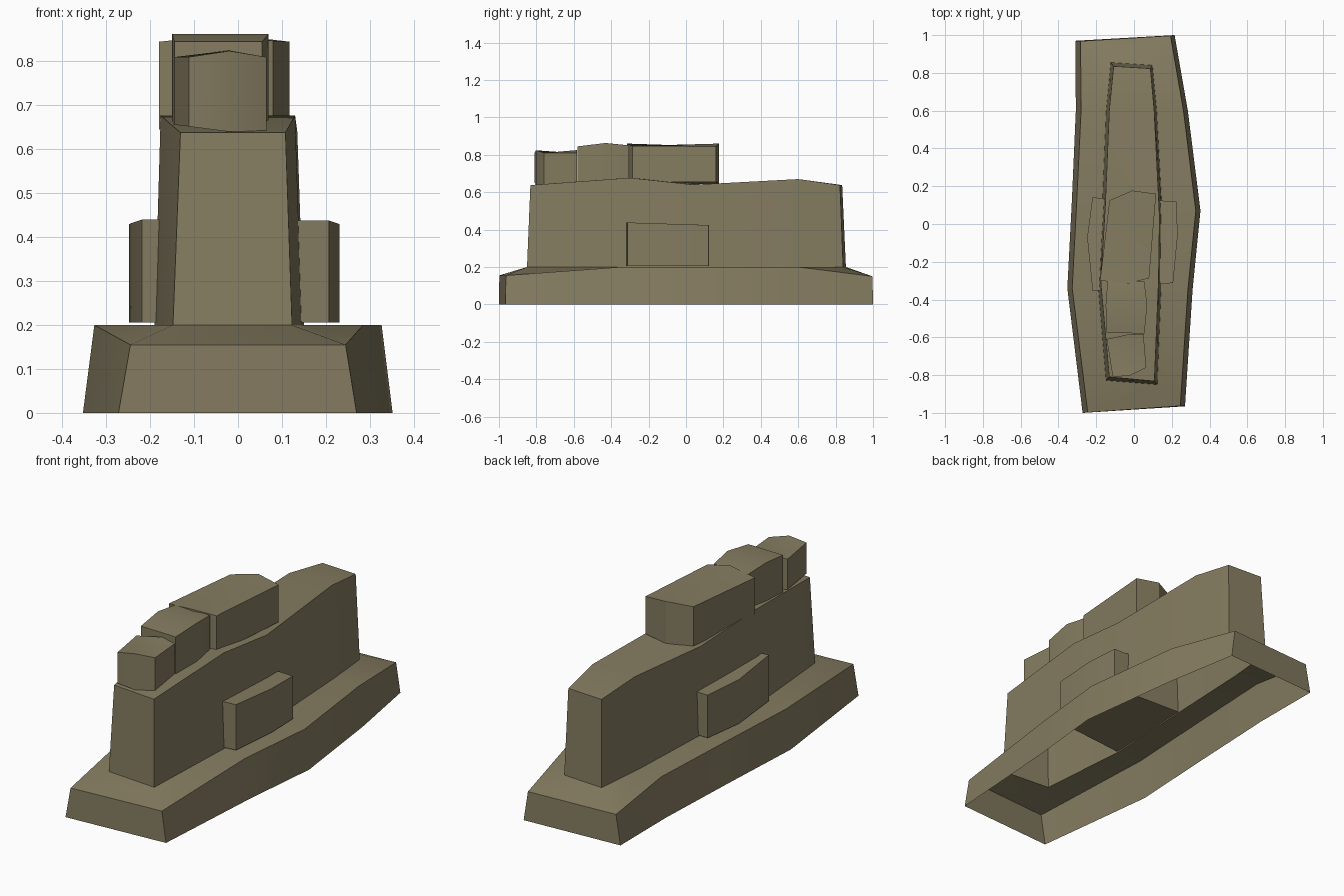
import bpy, math

if "Cube" in bpy.data.objects:
    bpy.data.objects.remove(bpy.data.objects["Cube"])

stone = bpy.data.materials.new("khaki stone")
stone.diffuse_color = (0.235, 0.202, 0.118, 1)
stone.use_nodes = True
stone.node_tree.nodes["Principled BSDF"].inputs["Base Color"].default_value = stone.diffuse_color


def add_mesh(name, verts, faces):
    me = bpy.data.meshes.new(name)
    me.from_pydata(verts, [], faces)
    me.materials.append(stone)
    ob = bpy.data.objects.new(name, me)
    bpy.context.collection.objects.link(ob)
    bpy.context.view_layer.objects.active = ob
    for o in bpy.context.selected_objects:
        o.select_set(False)
    ob.select_set(True)
    bpy.ops.object.shade_smooth_by_angle(angle=math.radians(25))
    return ob


def loft(rings):
    """Quads between stacked rings of equal length (counter-clockwise, low to high)."""
    n = len(rings[0])
    verts = [v for r in rings for v in r]
    faces = [(k * n + i, k * n + (i + 1) % n, (k + 1) * n + (i + 1) % n, (k + 1) * n + i)
             for k in range(len(rings) - 1) for i in range(n)]
    return verts, faces


def strip(start, n, flip=False):
    """Cap a ring by joining opposite points in rungs."""
    out = []
    for i in range(n // 2 - 1):
        f = (start + i, start + i + 1, start + n - 2 - i, start + n - 1 - i)
        out.append(f[::-1] if flip else f)
    return out


def ring(pts, z):
    return [(x, y, zz) for (x, y), zz in zip(pts, z)]


# Outlines: right side front to back, then left side back to front
base_low = [(.27, -.965), (.31, -.35), (.352, .07), (.285, .6), (.215, 1.0),
            (-.31, .97), (-.308, .6), (-.33, .1), (-.353, -.34), (-.272, -1.0)]
base_high = [(.245, -.963), (.285, -.35), (.327, .07), (.262, .6), (.193, .997),
             (-.283, .968), (-.28, .6), (-.304, .1), (-.327, -.34), (-.245, -.998)]
wall_low = [(.123, -.85), (.145, -.3), (.15, .04), (.12, .6), (.098, .84),
            (-.123, .855), (-.147, .6), (-.168, .1), (-.19, -.32), (-.148, -.828)]
wall_high = [(.108, -.832), (.13, -.3), (.135, .04), (.107, .6), (.087, .823),
             (-.108, .835), (-.131, .6), (-.152, .1), (-.176, -.31), (-.131, -.81)]
base_z = [.155, .2, .2, .2, .15, .15, .2, .2, .2, .155]
wall_z = [.638, .677, .64, .67, .638, .638, .67, .64, .677, .638]

# Flared base (open shell below) and the tapered wall rising from it
v, f = loft([ring(base_low, [0] * 10), ring(base_high, base_z), ring(wall_low, [.2] * 10)])
add_mesh("base_skirt", v, f)
v, f = loft([ring(wall_low, [.2] * 10), ring(wall_high, wall_z)])
add_mesh("main_wall", v, f + strip(10, 10))


# Separate blocks: outline, bottom heights and top heights
def block(name, pts, low, high):
    n = len(pts)
    v, f = loft([ring(pts, low), ring(pts, high)])
    add_mesh(name, v, f + strip(n, n) + strip(0, n, True))


# Cross slab running through the wall
block("side_slab",
      [(.207, -.312), (.231, -.06), (.225, .12), (-.22, .14), (-.248, -.07), (-.219, -.355)],
      [.206] * 6, [.438, .43, .424, .424, .43, .44])

# Row of stones on top: lengthwise-ridged, crosswise-ridged, lengthwise-ridged
block("large_cap_stone",
      [(-.01, .177), (-.13, .125), (-.18, -.3), (-.03, -.315), (.08, -.287), (.117, .16)][0:1]
      + [(-.13, .125), (-.18, -.3), (-.03, -.315), (.08, -.287), (.117, .16)],
      [.645, .645, .645, .645, .655, .655], [.86, .845, .845, .86, .847, .845])
block("middle_cap_stone",
      [(.055, -.58), (.07, -.43), (.055, -.305), (-.14, -.3), (-.15, -.43), (-.145, -.575)],
      [.65] * 6, [.845, .863, .85, .85, .863, .845])
block("front_cap_stone",
      [(-.02, -.582), (-.145, -.61), (-.112, -.81), (-.02, -.802), (.065, -.76), (.05, -.582)],
      [.642, .656, .652, .64, .642, .645], [.825, .81, .81, .824, .81, .81])
